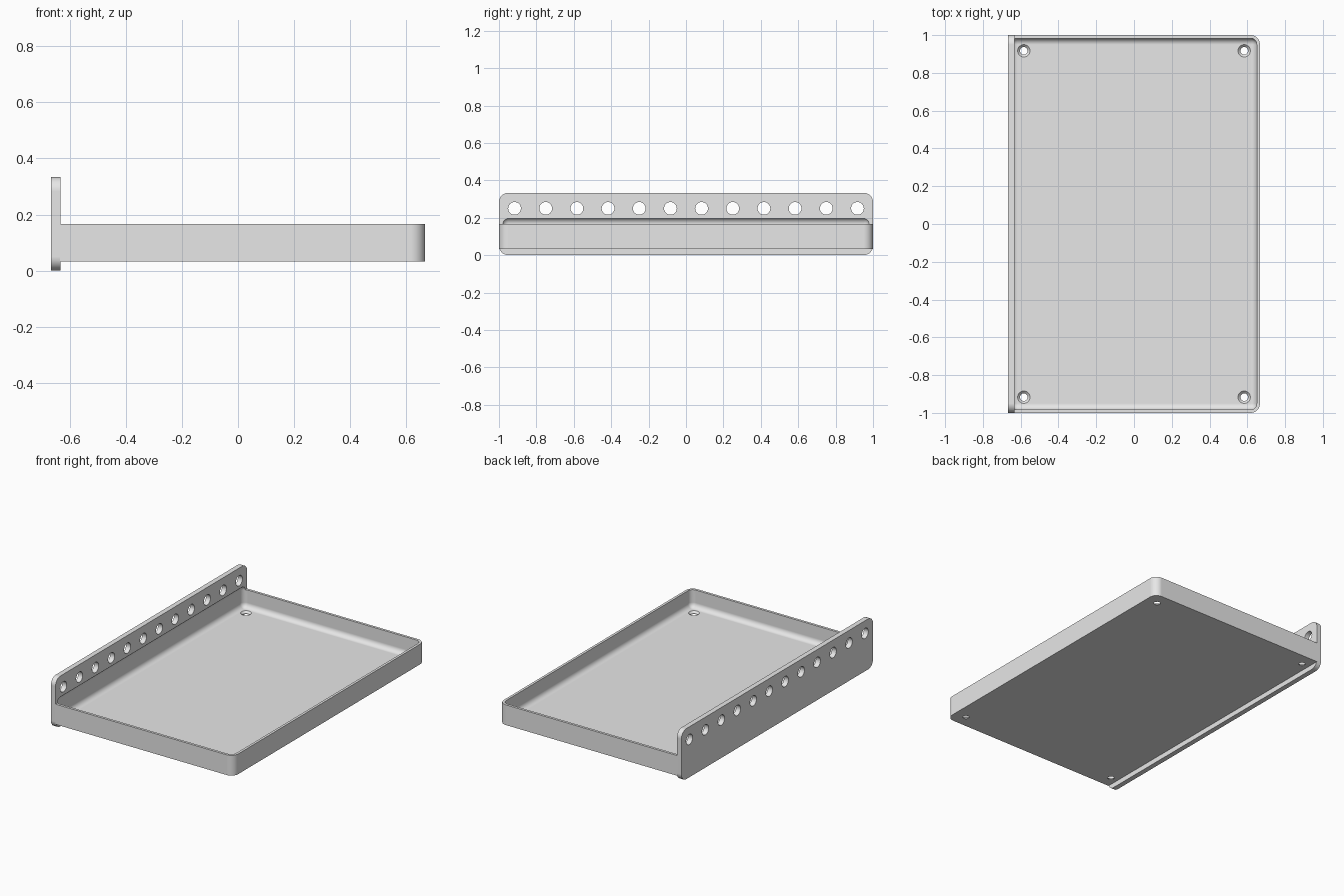
import bpy, bmesh, math
from mathutils import Matrix, Vector

if "Cube" in bpy.data.objects:
    bpy.data.objects.remove(bpy.data.objects["Cube"], do_unlink=True)

U = 1 / 60                      # wall thickness, the module of all sizes
HX, HY = 40 * U, 1.0            # half width and half length
PLATE_X = -HX + 2 * U           # inner face of the mounting plate

grey = bpy.data.materials.new("light grey")
grey.use_nodes = True
grey.diffuse_color = (0.8, 0.8, 0.8, 1)
grey.node_tree.nodes["Principled BSDF"].inputs["Base Color"].default_value = (0.8, 0.8, 0.8, 1)


def to_object(name, bm):
    bmesh.ops.recalc_face_normals(bm, faces=bm.faces[:])
    mesh = bpy.data.meshes.new(name)
    bm.to_mesh(mesh)
    bm.free()
    mesh.materials.append(grey)
    obj = bpy.data.objects.new(name, mesh)
    bpy.context.scene.collection.objects.link(obj)
    return obj


def rounded_box(name, lo, hi, radius, choose):
    """Box between two corners, with the chosen edges rounded."""
    lo, hi = Vector(lo), Vector(hi)
    bm = bmesh.new()
    bmesh.ops.create_cube(bm, size=1)
    for v in bm.verts:
        v.co = (lo + hi) / 2 + v.co * (hi - lo)
    edges = [e for e in bm.edges if choose(e.verts[0].co, e.verts[1].co)]
    bmesh.ops.bevel(bm, geom=edges, offset=radius, segments=8, profile=0.5,
                    affect='EDGES', clamp_overlap=False)
    return to_object(name, bm)


def add_turned(bm, profile, matrix, sides=32):
    """Closed turned solid from (radius, height) pairs."""
    rings = [[bm.verts.new(matrix @ Vector((r * math.cos(a), r * math.sin(a), z)))
              for a in (2 * math.pi * i / sides for i in range(sides))]
             for r, z in profile]
    for low, high in zip(rings, rings[1:]):
        for i in range(sides):
            j = (i + 1) % sides
            bm.faces.new((low[i], low[j], high[j], high[i]))
    bm.faces.new(rings[0][::-1])
    bm.faces.new(rings[-1])


def combine(target, other, operation):
    mod = target.modifiers.new(operation.title(), 'BOOLEAN')
    mod.operation, mod.object, mod.solver = operation, other, 'EXACT'
    bpy.context.view_layer.objects.active = target
    bpy.ops.object.modifier_apply(modifier=mod.name)
    bpy.data.objects.remove(other, do_unlink=True)


# Tray block, rounded on the two upright edges away from the plate
tray = rounded_box("tray", (PLATE_X - 0.001, -HY, 2 * U), (HX, HY, 10 * U), 3 * U,
                   lambda a, b: a.x > 0 and b.x > 0 and abs(a.z - b.z) > 0.01)

# Mounting plate with four rounded corners
plate = rounded_box("mounting_plate", (-HX, -HY, 0), (PLATE_X, HY, 20 * U), 3 * U,
                    lambda a, b: abs(a.x - b.x) > 0.01)
combine(tray, plate, 'UNION')

# Soft-edged cavity, also leaving a shallow recess in the plate
cavity = rounded_box("cavity_cutter", (-HX + U, -HY + U, 3 * U), (HX - U, HY - U, 12 * U),
                     2 * U, lambda a, b: True)
combine(tray, cavity, 'DIFFERENCE')

# Row of plate holes and countersunk floor holes
holes = bmesh.new()
for i in range(12):
    place = Matrix.Translation((-HX, (i - 5.5) / 6, 0.25)) @ Matrix.Rotation(math.pi / 2, 4, 'Y')
    add_turned(holes, [(0.034, -0.05), (0.034, 0.1)], place)
for x in (-35 * U, 35 * U):
    for y in (-55 * U, 55 * U):
        add_turned(holes, [(0.02, -0.03), (0.02, -0.013), (0.037, 0.004)],
                   Matrix.Translation((x, y, 3 * U)))
combine(tray, to_object("hole_cutter", holes), 'DIFFERENCE')

# Smooth fillets, flat faces kept flat
tray.name = "tray_with_mounting_plate"
bpy.ops.object.select_all(action='DESELECT')
tray.select_set(True)
bpy.context.view_layer.objects.active = tray
bpy.ops.object.shade_smooth_by_angle(angle=math.radians(30))
weighted = tray.modifiers.new("Weighted Normal", 'WEIGHTED_NORMAL')
weighted.keep_sharp = True
